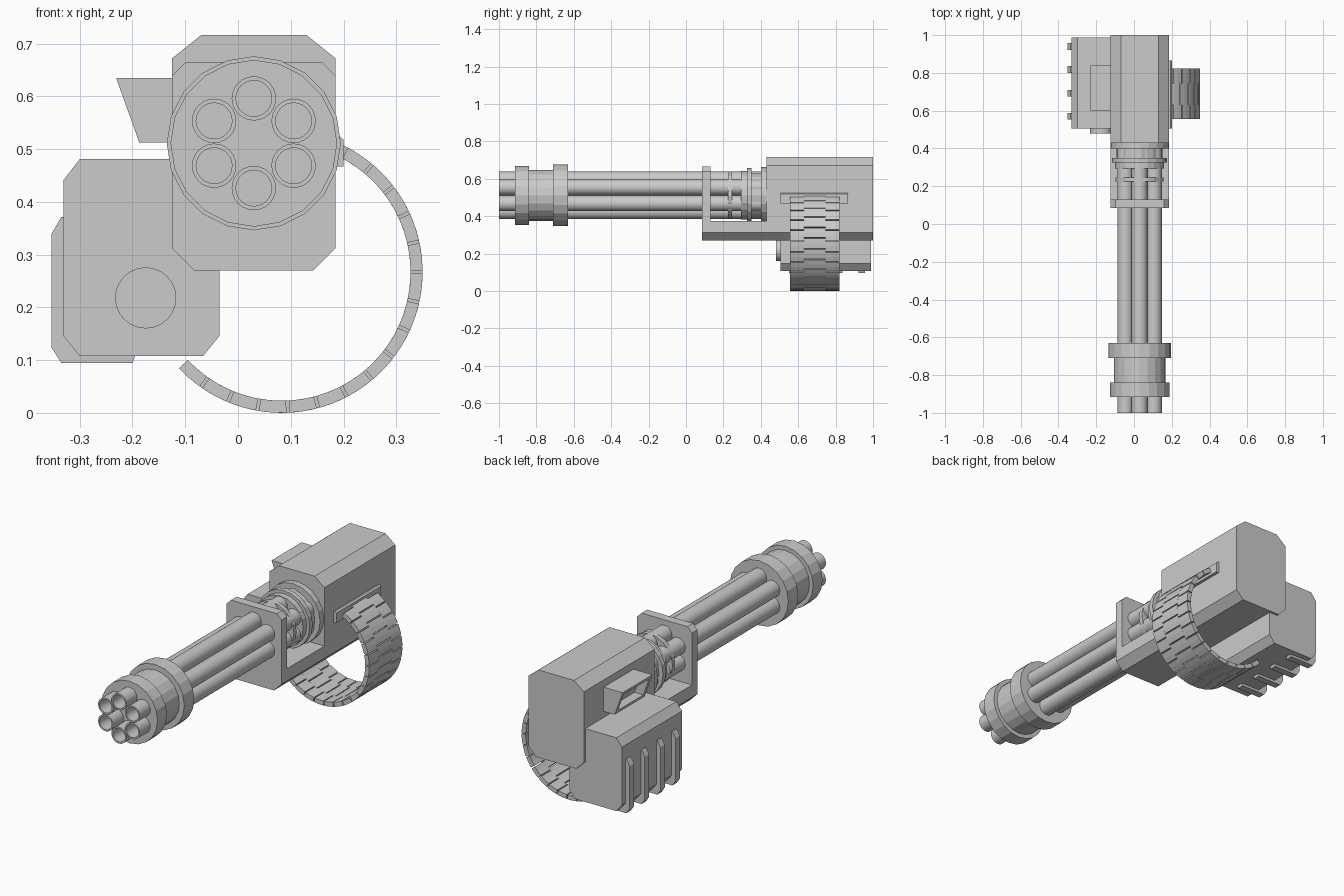
import bpy, bmesh
from math import sin, cos, pi, radians, tau

if "Cube" in bpy.data.objects:
    bpy.data.objects.remove(bpy.data.objects["Cube"])

AX, AZ = 0.03, 0.511          # axis of the barrel cluster


def finish(bm, name, smooth=False):
    bmesh.ops.recalc_face_normals(bm, faces=bm.faces[:])
    me = bpy.data.meshes.new(name)
    bm.to_mesh(me)
    bm.free()
    ob = bpy.data.objects.new(name, me)
    bpy.context.collection.objects.link(ob)
    if smooth:
        bpy.ops.object.select_all(action='DESELECT')
        ob.select_set(True)
        bpy.context.view_layer.objects.active = ob
        bpy.ops.object.shade_smooth_by_angle(angle=radians(35))
    return ob


def add_prism(bm, pts, y0, y1):
    """Extrude an (x, z) outline along y."""
    a = [bm.verts.new((x, y0, z)) for x, z in pts]
    b = [bm.verts.new((x, y1, z)) for x, z in pts]
    n = len(pts)
    bm.faces.new(a)
    bm.faces.new(b[::-1])
    return [bm.faces.new((a[i], a[(i + 1) % n], b[(i + 1) % n], b[i])) for i in range(n)]


def prism(name, pts, y0, y1):
    bm = bmesh.new()
    add_prism(bm, pts, y0, y1)
    return finish(bm, name)


def chamfered(x0, x1, z0, z1, bx, bz, tx, tz):
    """Rectangle with cut corners: bx, bz below and tx, tz above."""
    pts = [(x0 + bx, z0), (x1 - bx, z0), (x1, z0 + bz), (x1, z1 - tz),
           (x1 - tx, z1), (x0 + tx, z1), (x0, z1 - tz), (x0, z0 + bz)]
    return list(dict.fromkeys(pts))


def lathe(name, profile, cx, cz, n, smooth=False):
    """Revolve (radius, y) points about a line along y, capped at both ends."""
    bm = bmesh.new()
    rings = [[bm.verts.new((cx + r * sin(tau * i / n), y, cz + r * cos(tau * i / n)))
              for i in range(n)] for r, y in profile]
    for a, b in zip(rings, rings[1:]):
        for i in range(n):
            j = (i + 1) % n
            bm.faces.new((a[i], a[j], b[j], b[i]))
    bm.faces.new(rings[0])
    bm.faces.new(rings[-1][::-1])
    return finish(bm, name, smooth)


# Receiver housing
prism("receiver", chamfered(-0.125, 0.185, 0.27, 0.716, 0.042, 0.042, 0.055, 0.044), 0.43, 1.0)

# Front support: tray plus upright plate
prism("support_tray", chamfered(-0.125, 0.185, 0.27, 0.375, 0.042, 0.042, 0, 0), 0.13, 0.43)
prism("support_plate", chamfered(-0.125, 0.185, 0.27, 0.665, 0.042, 0.042, 0.026, 0.026), 0.085, 0.13)

# Six hollow barrels
for k in range(6):
    a = radians(90 + 60 * k)
    lathe(f"barrel_{k + 1}", [(0.034, -0.85), (0.034, -1.0), (0.042, -1.0), (0.042, 0.44)],
          AX + 0.087 * cos(a), AZ + 0.085 * sin(a), 24, True)

# Muzzle clamp
lathe("muzzle_clamp", [(0.158, -0.915), (0.158, -0.84), (0.137, -0.84), (0.137, -0.71),
                       (0.165, -0.71), (0.165, -0.63)], AX, AZ, 20)

# Rotor rings behind the support
lathe("rotor_ring_front", [(0.127, 0.225), (0.127, 0.247)], AX, AZ, 20)
lathe("rotor_hub", [(0.13, 0.295), (0.13, 0.325), (0.146, 0.325), (0.146, 0.35),
                    (0.122, 0.35), (0.122, 0.4), (0.152, 0.4), (0.152, 0.435)], AX, AZ, 20)

# Ammunition box with ribs and front cap
prism("ammo_box", chamfered(-0.331, -0.035, 0.108, 0.481, 0.031, 0.038, 0.031, 0.04), 0.505, 0.988)
lathe("box_cap", [(0.058, 0.48), (0.058, 0.51)], -0.175, 0.218, 24, True)
rib = [(-0.32, 0.371), (-0.335, 0.371), (-0.353, 0.34), (-0.353, 0.123), (-0.335, 0.095),
       (-0.2, 0.095), (-0.19, 0.12), (-0.296, 0.12), (-0.32, 0.15)]
for k, y in enumerate((0.57, 0.692, 0.818, 0.94)):
    prism(f"box_rib_{k + 1}", rib, y - 0.018, y + 0.018)

# Ejection chute with a recessed opening in its slanted side
bm = bmesh.new()
sides = add_prism(bm, [(-0.231, 0.635), (-0.12, 0.635), (-0.12, 0.512), (-0.187, 0.512)], 0.6, 0.84)
bmesh.ops.recalc_face_normals(bm, faces=bm.faces[:])
mouth = sides[3]
bmesh.ops.inset_region(bm, faces=[mouth], thickness=0.026)
deep = bmesh.ops.extrude_discrete_faces(bm, faces=[mouth])["faces"]
bmesh.ops.translate(bm, verts=deep[0].verts[:], vec=(0.05, 0, 0))
finish(bm, "ejection_chute")

# Feed port on the right side
prism("feed_port", [(0.18, 0.467), (0.2, 0.467), (0.2, 0.518), (0.192, 0.525), (0.18, 0.525)], 0.505, 0.865)

# Curved belt of interlocking links
BX, BZ, R0, R1, PITCH = 0.083, 0.267, 0.244, 0.267, 12.5


def add_arc_block(bm, a0, a1, y0, y1, steps=2):
    angs = [radians(a0 + (a1 - a0) * i / steps) for i in range(steps + 1)]
    pts = [(BX + R1 * cos(a), BZ + R1 * sin(a)) for a in angs]
    pts += [(BX + R0 * cos(a), BZ + R0 * sin(a)) for a in reversed(angs)]
    add_prism(bm, pts, y0, y1)


bm = bmesh.new()
for k in range(-11, 5):
    a = k * PITCH + 0.6
    e = a + PITCH - 1.2
    add_arc_block(bm, a, e, 0.555, 0.63)
    add_arc_block(bm, a, e, 0.745, 0.822)
    add_arc_block(bm, a + 3.5, e + 3.5, 0.63, 0.745)
finish(bm, "ammo_belt")
